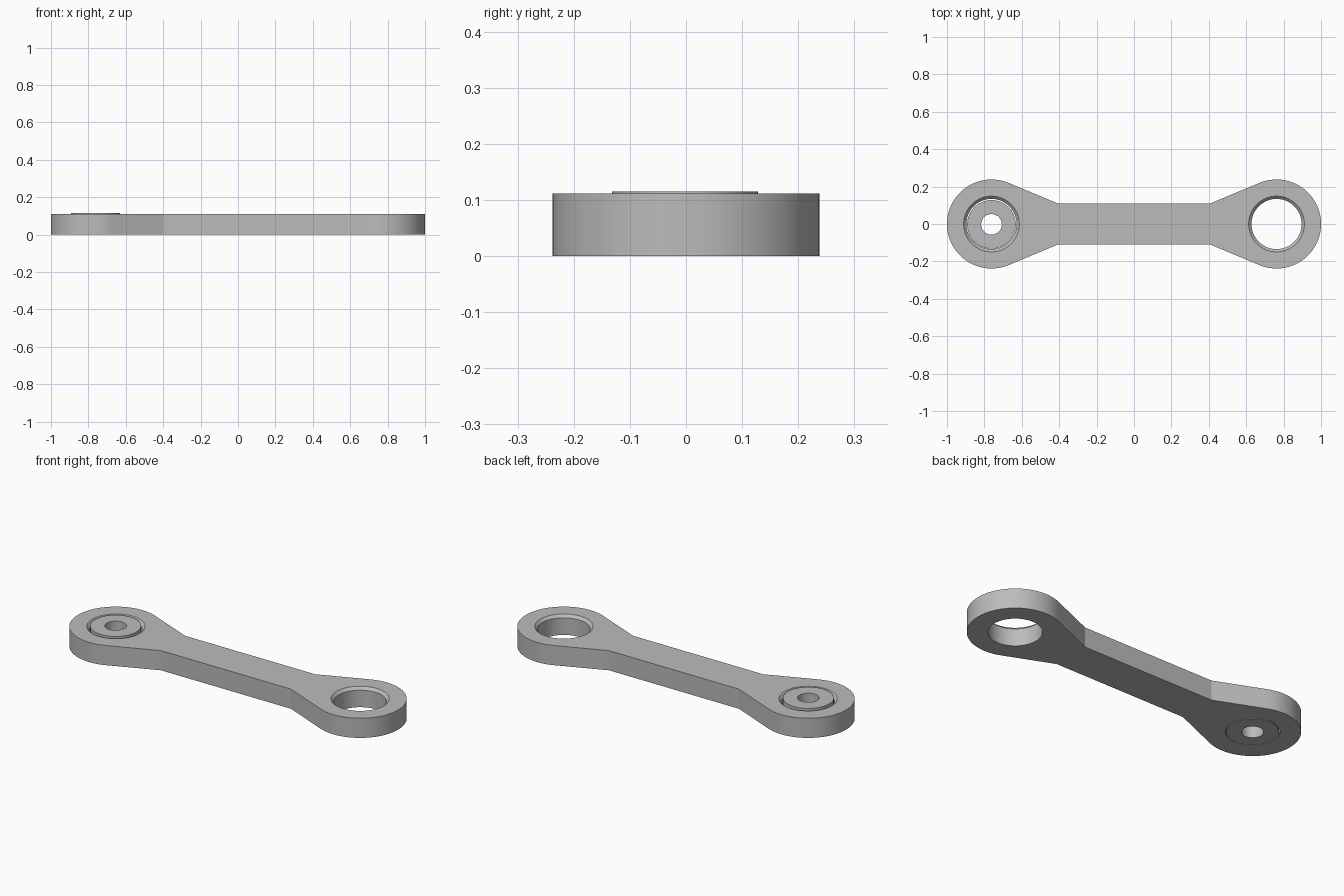
import bpy, bmesh, math

cube = bpy.data.objects.get("Cube")
if cube:
    bpy.data.objects.remove(cube, do_unlink=True)

END_X, END_R = 0.762, 0.238       # eye centres and outer radius
NECK_X, NECK_Y = 0.405, 0.109     # corner where the bar meets the flare
HEIGHT = 0.111
BORE, CHAMFER = 0.134, 0.015

steel = bpy.data.materials.new("grey_steel")
steel.use_nodes = True
colour = (0.5, 0.5, 0.5, 1)
steel.diffuse_color = colour
steel.node_tree.nodes["Principled BSDF"].inputs["Base Color"].default_value = colour


def make_object(name, bm):
    bmesh.ops.recalc_face_normals(bm, faces=bm.faces)
    mesh = bpy.data.meshes.new(name)
    bm.to_mesh(mesh)
    bm.free()
    obj = bpy.data.objects.new(name, mesh)
    bpy.context.collection.objects.link(obj)
    mesh.materials.append(steel)
    return obj


def lathe(name, profile, location, closed, steps=96):
    """Spin an (r, z) profile round z; open profiles get flat end caps."""
    bm = bmesh.new()
    rings = [[bm.verts.new((r * math.cos(a), r * math.sin(a), z))
              for a in (math.tau * i / steps for i in range(steps))]
             for r, z in profile]
    pairs = list(zip(rings, rings[1:]))
    if closed:
        pairs.append((rings[-1], rings[0]))
    else:
        bm.faces.new(rings[0])
        bm.faces.new(rings[-1])
    for low, high in pairs:
        for i in range(steps):
            j = (i + 1) % steps
            bm.faces.new((low[i], low[j], high[j], high[i]))
    obj = make_object(name, bm)
    obj.location = location
    return obj


def smooth(obj):
    bpy.ops.object.select_all(action="DESELECT")
    obj.select_set(True)
    bpy.context.view_layer.objects.active = obj
    bpy.ops.object.shade_smooth_by_angle(angle=math.radians(20))


# Link body: round eyes joined to a straight bar by tangent flares
dx = END_X - NECK_X
tangent = math.atan2(NECK_Y, dx) + math.acos(END_R / math.hypot(dx, NECK_Y))
start, steps = math.pi - tangent, 64
right_end = [(NECK_X, -NECK_Y)]
for i in range(steps + 1):
    a = -start + 2 * start * i / steps
    right_end.append((END_X + END_R * math.cos(a), END_R * math.sin(a)))
right_end.append((NECK_X, NECK_Y))
outline = right_end + [(-x, -y) for x, y in right_end]

bm = bmesh.new()
base = bm.faces.new([bm.verts.new((x, y, 0)) for x, y in outline])
top = bmesh.ops.extrude_face_region(bm, geom=[base])["geom"]
bmesh.ops.translate(bm, vec=(0, 0, HEIGHT),
                    verts=[v for v in top if isinstance(v, bmesh.types.BMVert)])
link_body = make_object("link_body", bm)

# Bores with a chamfered upper rim
over = 0.02
bore_profile = [(BORE, -over), (BORE, HEIGHT - CHAMFER),
                (BORE + CHAMFER, HEIGHT), (BORE + CHAMFER, HEIGHT + over)]
for side in (-1, 1):
    cutter = lathe("bore_cutter", bore_profile, (side * END_X, 0, 0), False)
    cutter.hide_render = True
    bpy.context.view_layer.objects.active = link_body
    mod = link_body.modifiers.new("bore", "BOOLEAN")
    mod.operation, mod.solver, mod.object = "DIFFERENCE", "EXACT", cutter
    bpy.context.view_layer.update()
    bpy.ops.object.modifier_apply(modifier=mod.name)
    bpy.data.objects.remove(cutter, do_unlink=True)
smooth(link_body)

# Bushing seated in one eye, standing slightly proud
bushing = lathe("bushing", [(0.055, 0), (0.13, 0), (0.13, 0.115), (0.055, 0.115)],
                (-END_X, -0.002, 0), True)
smooth(bushing)
